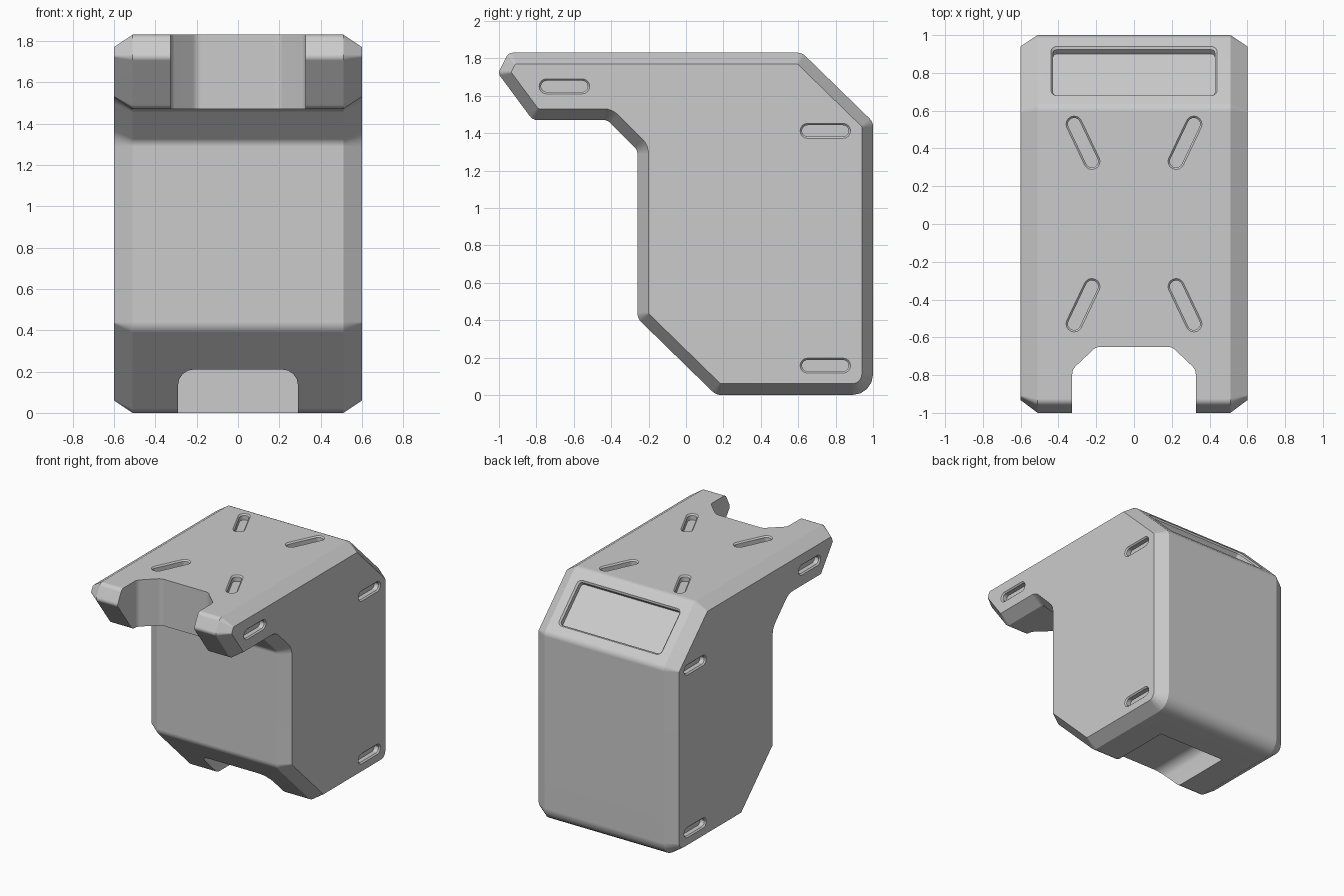
import bpy, bmesh, math
from mathutils import Vector, Matrix

if "Cube" in bpy.data.objects:
    bpy.data.objects.remove(bpy.data.objects["Cube"])

X, Y, Z = Vector((1, 0, 0)), Vector((0, 1, 0)), Vector((0, 0, 1))


def frame(u, v, w, origin=(0, 0, 0)):
    m = Matrix((u, v, w)).transposed().to_4x4()
    m.translation = Vector(origin)
    return m


def outline(corners, inset=0.0, segs=4):
    """Counter-clockwise (u, v, radius) corners, inset and rounded."""
    pts, n = [], len(corners)
    for i, (u, v, r) in enumerate(corners):
        p = Vector((u, v))
        a = (p - Vector(corners[i - 1][:2])).normalized()
        b = (Vector(corners[(i + 1) % n][:2]) - p).normalized()
        n1, n2 = Vector((-a.y, a.x)), Vector((-b.y, b.x))
        mitre = (n1 + n2) / (1 + n1.dot(n2))
        turn = math.atan2(a.x * b.y - a.y * b.x, a.dot(b))
        side = 1 if turn > 0 else -1
        rad = max(r - side * inset, 0.012)
        centre = p + mitre * (inset + side * rad)
        for k in range(segs + 1):
            t = turn * k / segs
            c, s = math.cos(t), math.sin(t)
            nk = Vector((n1.x * c - n1.y * s, n1.x * s + n1.y * c))
            pts.append(centre - nk * rad * side)
    return pts


def loft(name, corners, rings, matrix):
    """Solid through (height, inset) rings of one rounded outline."""
    bm = bmesh.new()
    loops = [[bm.verts.new(matrix @ Vector((p.x, p.y, h))) for p in outline(corners, d)]
             for h, d in rings]
    for lo, hi in zip(loops, loops[1:]):
        for i in range(len(lo)):
            j = (i + 1) % len(lo)
            bm.faces.new((lo[i], lo[j], hi[j], hi[i]))
    bm.faces.new(loops[0][::-1])
    bm.faces.new(loops[-1])
    bmesh.ops.recalc_face_normals(bm, faces=bm.faces)
    mesh = bpy.data.meshes.new(name)
    bm.to_mesh(mesh)
    bm.free()
    ob = bpy.data.objects.new(name, mesh)
    bpy.context.collection.objects.link(ob)
    return ob


def rect(hw, hh, r):
    return [(-hw, -hh, r), (hw, -hh, r), (hw, hh, r), (-hw, hh, r)]


# Main housing: side profile extruded across x with chamfered side rims
profile = [(.16, 0, .07), (1, 0, .11), (1, 1.46, .06), (.62, 1.83, .06),
           (-.95, 1.83, .04), (-1.005, 1.72, .03), (-.82, 1.47, .05),
           (-.42, 1.47, .05), (-.26, 1.31, .05), (-.26, .41, .07)]
housing = loft("housing", profile, [(-.6, .06), (-.51, 0), (.51, 0), (.6, .06)],
               frame(Y, Z, X))

cutters = []

# Slots with a small lip: three on each side, four angled on top
slot = rect(.135, .04, .0395)
slot_rings = [(.03, 0), (0, 0), (-.01, .01), (-.045, .01)]
for s in (1, -1):
    for y, z in ((-.65, 1.65), (.745, 1.412), (.745, .157)):
        cutters.append(loft("side_slot_cutter", slot, slot_rings,
                            frame(Y * s, Z, X * s, (.6 * s, y, z))))
    for t in (1, -1):
        angle = math.atan2(.21 * t, .10 * s)
        u = Vector((math.cos(angle), math.sin(angle), 0))
        cutters.append(loft("top_slot_cutter", rect(.152, .043, .0425), slot_rings,
                            frame(u, Z.cross(u), Z, (.27 * s, .43 * t, 1.83))))

# Recessed window in the rear slope
normal = Vector((0, .37, .38)).normalized()
cutters.append(loft("window_cutter", rect(.44, .182, .035),
                    [(.03, 0), (0, 0), (-.012, .012), (-.045, .012)],
                    frame(X, normal.cross(X), normal, (0, .81, 1.645))))

# Notch through the front of the top shelf
cutters.append(loft("shelf_notch_cutter",
                    [(-.327, -1.2, .02), (.327, -1.2, .02), (.327, -.77, .06),
                     (.2, -.65, .06), (-.2, -.65, .06), (-.327, -.77, .06)],
                    [(1.35, 0), (2, 0)], frame(X, Y, Z)))

# Channel under the base, open to the front
cutters.append(loft("base_channel_cutter",
                    [(-.29, -.2, .02), (.29, -.2, .02), (.29, .21, .075), (-.29, .21, .075)],
                    [(-.65, 0), (.6, 0)], frame(X, Z, -Y)))

for c in cutters:
    c.hide_render = True
    mod = housing.modifiers.new("cut", 'BOOLEAN')
    mod.operation, mod.solver, mod.object = 'DIFFERENCE', 'EXACT', c

# Bake the cuts, drop the cutters, then shade
deps = bpy.context.evaluated_depsgraph_get()
baked = bpy.data.meshes.new_from_object(housing.evaluated_get(deps))
housing.modifiers.clear()
housing.data = baked
for c in cutters:
    bpy.data.objects.remove(c)

bpy.context.view_layer.objects.active = housing
housing.select_set(True)
bpy.ops.object.shade_smooth_by_angle(angle=math.radians(30))
wn = housing.modifiers.new("weighted_normals", 'WEIGHTED_NORMAL')
wn.keep_sharp = True
